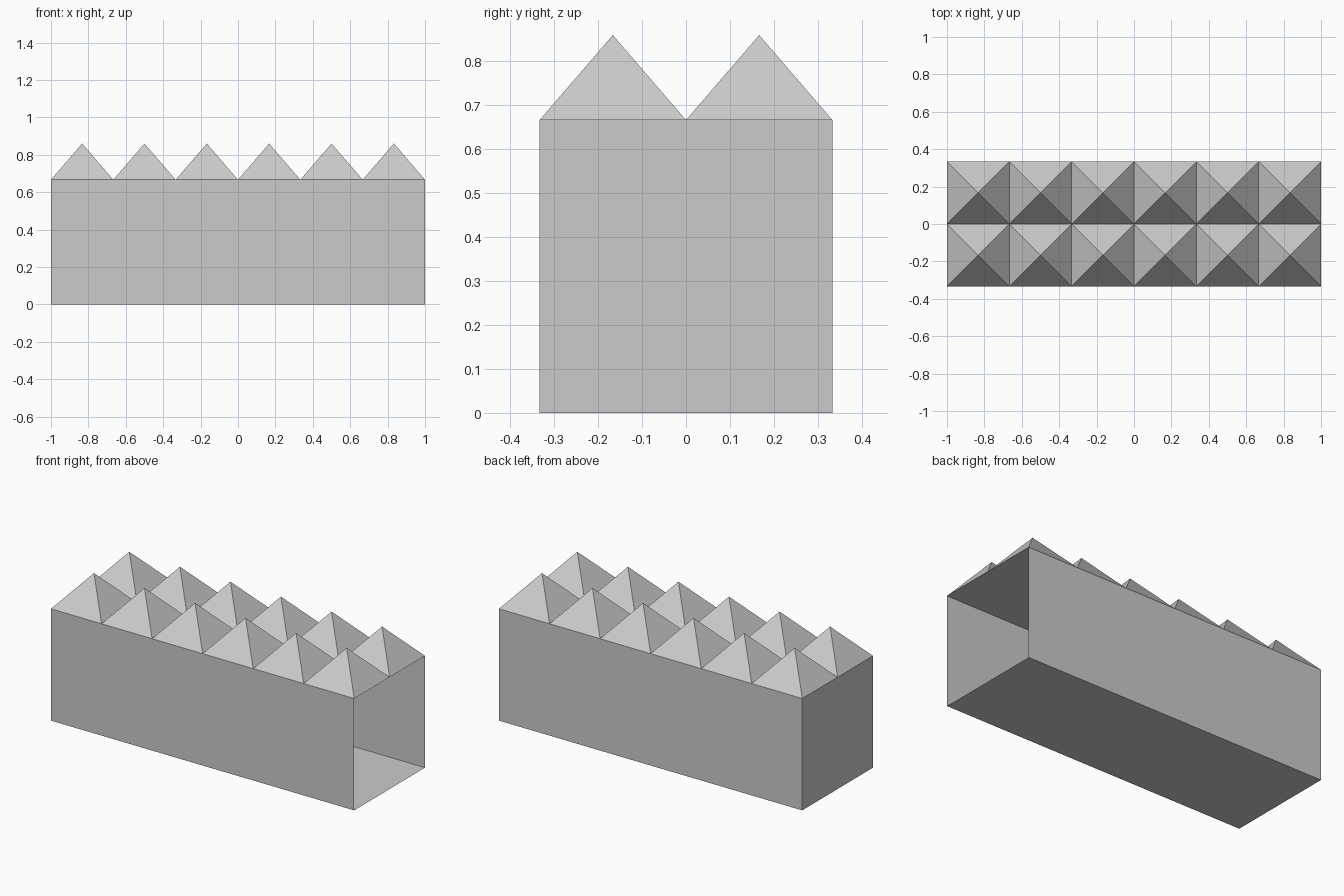
import bpy, bmesh
from math import pi, sqrt
from mathutils import Matrix

if "Cube" in bpy.data.objects:
    bpy.data.objects.remove(bpy.data.objects["Cube"])

CELL = 1 / 3          # pyramid base width
WALL_H = 2 / 3        # box height
SPIKE_H = 0.86 - WALL_H


def add_object(name, bm):
    mesh = bpy.data.meshes.new(name)
    bm.to_mesh(mesh)
    bm.free()
    obj = bpy.data.objects.new(name, mesh)
    bpy.context.collection.objects.link(obj)
    return obj


# Thin-walled box, open at the +x end
bm = bmesh.new()
bmesh.ops.create_cube(bm, size=1, matrix=Matrix.Translation((0, 0, WALL_H / 2))
                      @ Matrix.Diagonal((2, 2 * CELL, WALL_H, 1)))
bm.normal_update()
bmesh.ops.delete(bm, geom=[f for f in bm.faces if f.normal.x > 0.9], context='FACES_ONLY')
add_object("open_box", bm)

# Two rows of six pyramids sitting on the flat lid
bm = bmesh.new()
for col in range(6):
    for row in range(2):
        place = Matrix.Translation(((col - 2.5) * CELL, (row - 0.5) * CELL, WALL_H + SPIKE_H / 2))
        bmesh.ops.create_cone(bm, segments=4, cap_ends=False, radius1=CELL / sqrt(2), radius2=0,
                              depth=SPIKE_H, matrix=place @ Matrix.Rotation(pi / 4, 4, 'Z'))
bmesh.ops.remove_doubles(bm, verts=bm.verts, dist=1e-4)
add_object("roof_pyramids", bm)
